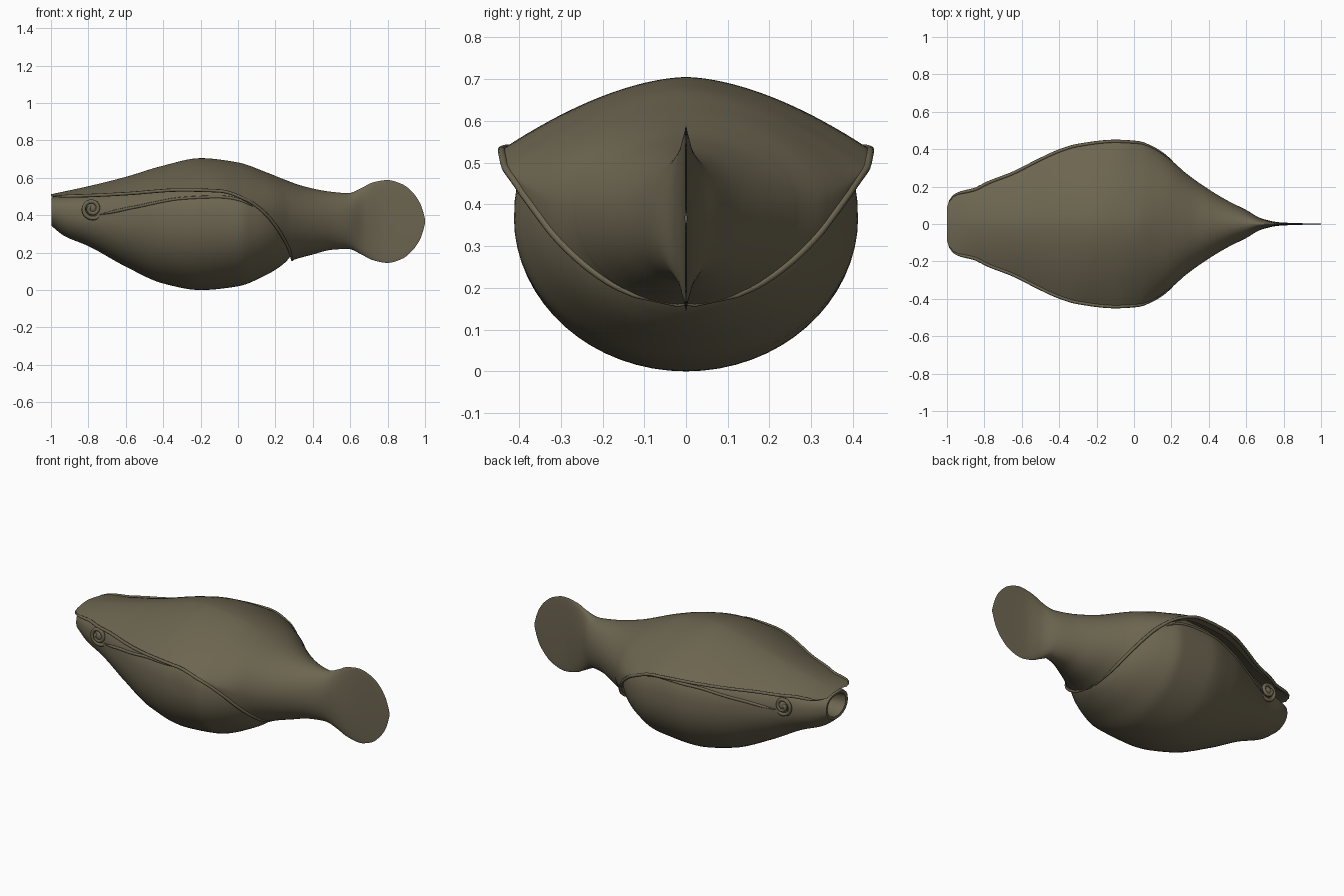
import bpy
import bmesh
from math import sin, cos, pi, asin
from mathutils import Vector

cube = bpy.data.objects.get("Cube")
if cube:
    bpy.data.objects.remove(cube, do_unlink=True)

olive = bpy.data.materials.new("olive_skin")
olive.use_nodes = True
olive.diffuse_color = (0.15, 0.13, 0.08, 1)
olive.node_tree.nodes["Principled BSDF"].inputs["Base Color"].default_value = olive.diffuse_color
olive.node_tree.nodes["Principled BSDF"].inputs["Roughness"].default_value = 0.8


def smooth_profile(*points):
    """Return a smooth function of x through the given (x, value) points."""
    xs = [p[0] for p in points]
    vs = [p[1] for p in points]
    slopes = [(vs[i + 1] - vs[i]) / (xs[i + 1] - xs[i]) for i in range(len(xs) - 1)]
    tangents = [slopes[0]]
    for a, b in zip(slopes, slopes[1:]):
        tangents.append(2 * a * b / (a + b) if a * b > 0 else 0)
    tangents.append(slopes[-1])

    def value(x):
        x = min(max(x, xs[0]), xs[-1])
        i = max(k for k in range(len(slopes)) if xs[k] <= x)
        h = xs[i + 1] - xs[i]
        t = (x - xs[i]) / h
        s = 1 - t
        return (vs[i] * (1 + 2 * t) * s * s + vs[i + 1] * (3 - 2 * t) * t * t
                + h * tangents[i] * t * s * s - h * tangents[i + 1] * s * t * t)
    return value


# Outlines of the mantle and tail
mantle_top = smooth_profile((-1, .512), (-.8, .555), (-.6, .605), (-.4, .665), (-.2, .705),
                            (0, .682), (.15, .63), (.25, .59), (.35, .555), (.5, .525),
                            (.59, .518), (.66, .545), (.72, .575), (.8, .588), (.88, .565),
                            (.94, .515), (.98, .45), (1, .38))
mantle_bottom = smooth_profile((0, .04), (.15, .08), (.28, .155), (.4, .19), (.5, .215),
                               (.59, .22), (.66, .19), (.72, .16), (.8, .145), (.88, .168),
                               (.94, .22), (.98, .285), (1, .355))
mantle_width = smooth_profile((-1, .09), (-.985, .13), (-.95, .16), (-.85, .185), (-.78, .22),
                              (-.65, .27), (-.5, .345), (-.4, .39), (-.3, .42), (-.1, .442),
                              (.02, .435), (.12, .395), (.2, .34), (.28, .27), (.4, .185),
                              (.5, .125), (.6, .075), (.68, .03), (.78, .009), (.9, .004), (1, .002))
mantle_mid = smooth_profile((-1, .5), (-.8, .505), (-.6, .515), (-.3, .535), (-.1, .53),
                            (.05, .485), (.15, .435), (.28, .39), (.5, .37), (1, .367))
mantle_rim = smooth_profile((-1, .5), (-.8, .505), (-.6, .515), (-.3, .535), (-.1, .53),
                            (.05, .48), (.15, .405), (.2, .345), (.25, .265), (.28, .195), (.295, .13))
arch_power = smooth_profile((-1, 1.7), (0, 1.7), (.3, 2), (1, 2))
arch_round = smooth_profile((-1, 1), (0, 1), (.3, 2), (1, 2))

# Outlines of the belly and snout
belly_bottom = smooth_profile((-1, .345), (-.93, .29), (-.8, .235), (-.6, .125), (-.4, .035),
                              (-.2, 0), (0, .02), (.15, .08), (.22, .122), (.28, .18), (.32, .3))
belly_top = smooth_profile((-1, .495), (-.8, .52), (-.6, .56), (-.1, .64), (.1, .56), (.32, .4))
belly_width = smooth_profile((-1, .1), (-.93, .135), (-.8, .18), (-.6, .27), (-.4, .36),
                             (-.2, .41), (0, .412), (.1, .375), (.2, .305), (.28, .19), (.32, .05))
belly_mid = smooth_profile((-1, .42), (-.8, .39), (-.5, .37), (.32, .36))


def power(v, e):
    return abs(v) ** e


def mantle_point(x, a):
    """Point on the mantle section; a runs from 0 at the crown to pi below."""
    mid, w = mantle_mid(x), mantle_width(x)
    if a <= pi / 2:
        y = w * power(sin(a), 2 / arch_power(x))
        return Vector((x, y, mid + (mantle_top(x) - mid) * power(cos(a), 2 / arch_round(x))))
    return Vector((x, w * sin(a), mid + (mid - mantle_bottom(x)) * cos(a)))


def rim_angle(x):
    depth = (mantle_mid(x) - mantle_rim(x)) / (mantle_mid(x) - mantle_bottom(x))
    return pi if x >= .295 else pi / 2 + asin(min(max(depth, 0), 1))


def belly_point(x, a):
    mid, w = belly_mid(x), belly_width(x)
    if cos(a) > 0:
        side = 1 if sin(a) >= 0 else -1
        e = 2 / 2.6
        return Vector((x, side * w * power(sin(a), e), mid + (belly_top(x) - mid) * power(cos(a), e)))
    return Vector((x, w * sin(a), mid + (mid - belly_bottom(x)) * cos(a)))


def finish(obj):
    obj.data.materials.append(olive)
    bpy.ops.object.select_all(action='DESELECT')
    obj.select_set(True)
    bpy.context.view_layer.objects.active = obj
    if obj.type == 'MESH':
        bpy.ops.object.shade_smooth_by_angle(angle=0.8)


def loft(name, rings, closed):
    """Skin a row of equal rings; closed rings also get end caps."""
    bm = bmesh.new()
    rows = [[bm.verts.new(p) for p in ring] for ring in rings]
    n = len(rows[0])
    for r, s in zip(rows, rows[1:]):
        for i in range(n if closed else n - 1):
            j = (i + 1) % n
            bm.faces.new((r[i], r[j], s[j], s[i]))
    if closed:
        bm.faces.new(rows[0])
        bm.faces.new(rows[-1])
    bmesh.ops.remove_doubles(bm, verts=bm.verts[:], dist=0.0002)
    bmesh.ops.recalc_face_normals(bm, faces=bm.faces[:])
    mesh = bpy.data.meshes.new(name)
    bm.to_mesh(mesh)
    bm.free()
    obj = bpy.data.objects.new(name, mesh)
    bpy.context.collection.objects.link(obj)
    finish(obj)


def tube(name, points, radius):
    """Round cord through the points, tapering at both ends."""
    curve = bpy.data.curves.new(name, 'CURVE')
    curve.dimensions = '3D'
    curve.bevel_depth = radius
    curve.bevel_resolution = 2
    curve.use_fill_caps = True
    spline = curve.splines.new('POLY')
    spline.points.add(len(points) - 1)
    for i, p in enumerate(points):
        spline.points[i].co = (*p, 1)
        spline.points[i].radius = min(1, .3 + .2 * min(i, len(points) - 1 - i))
    spline.use_smooth = True
    obj = bpy.data.objects.new(name, curve)
    bpy.context.collection.objects.link(obj)
    finish(obj)


def spread(a, b, n):
    return [a + (b - a) * i / n for i in range(n + 1)]


# Mantle flowing into the flat tail fin, with a turned-in rim
half = 28
stations = spread(-1, -.9, 8) + spread(-.88, .18, 44) + spread(.19, .31, 30)
stations += spread(.33, .9, 36) + [1 - .09 * cos(t) for t in spread(0, pi / 2, 12)]
rings = []
for x in stations:
    side = [mantle_point(x, rim_angle(x) * i / half) for i in range(half + 1)]
    tuck = side[-1].copy()
    tuck.y *= .88
    side.append(tuck)
    flip = [Vector((p.x, -p.y, p.z)) for p in reversed(side[1:])]
    rings.append(flip + side)
loft("mantle_and_tail", rings, False)

# Belly with a hollow snout
angles = [2 * pi * i / 64 for i in range(64)]
mouth = [belly_point(-1, a) for a in angles]
center = Vector((-1, 0, .42))
rings = []
for depth, scale in ((.1, .6), (.04, .78), (.005, .84)):
    rings.append([center + (p - center) * scale + Vector((depth, 0, 0)) for p in mouth])
for x in spread(-.998, .2, 60) + spread(.21, .32, 12):
    rings.append([belly_point(x, a) for a in angles])
loft("belly_and_snout", rings, True)

# Paired rim cords, folds and curled eyes
for label, s in (("left", -1), ("right", 1)):
    side = Vector((1, s, 1))
    tube(label + "_mantle_rim",
         [mantle_point(x, rim_angle(x)) * side for x in spread(-.99, .2, 50) + spread(.21, .294, 16)], .009)

    fold = smooth_profile((-.74, 1.5), (-.55, 1.3), (-.3, 1.17), (0, 1.17), (.08, 1.25))
    tube(label + "_fold", [belly_point(x, fold(x)) * side for x in spread(-.74, .08, 36)], .008)

    curl = []
    for t in spread(0, 3.4 * pi, 44):
        r = .058 - .0042 * t
        curl.append(Vector((-.78 + r * cos(t), (.192 + .0015 * t), .435 - r * sin(t))) * side)
    tube(label + "_eye_curl", curl, .011)

    bpy.ops.mesh.primitive_uv_sphere_add(segments=20, ring_count=12, radius=.032,
                                         location=(-.78, s * .182, .435))
    eye = bpy.context.object
    eye.name = label + "_eye"
    finish(eye)
